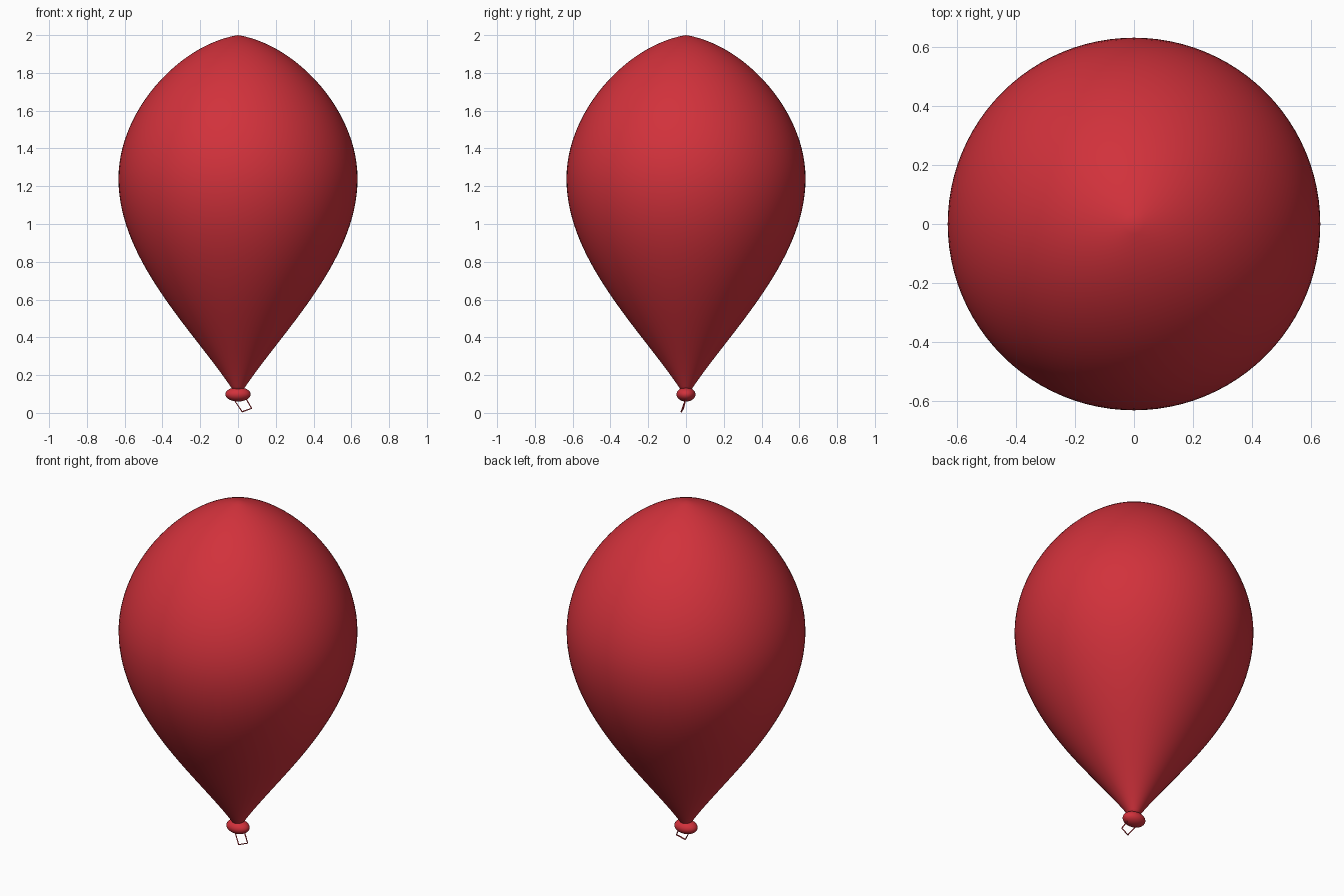
import bpy
import bmesh
import math
from mathutils import Vector, Matrix
from mathutils.geometry import interpolate_bezier

cube = bpy.data.objects.get("Cube")
if cube:
    bpy.data.objects.remove(cube, do_unlink=True)

# Single rubber colour
red = bpy.data.materials.new("balloon_red")
red.use_nodes = True
red.diffuse_color = (0.64, 0.031, 0.044, 1)
red.node_tree.nodes["Principled BSDF"].inputs["Base Color"].default_value = red.diffuse_color


def add_object(name, data):
    data.materials.append(red)
    obj = bpy.data.objects.new(name, data)
    bpy.context.collection.objects.link(obj)
    return obj


def add_mesh(name, bm):
    bmesh.ops.recalc_face_normals(bm, faces=bm.faces)
    for face in bm.faces:
        face.smooth = True
    mesh = bpy.data.meshes.new(name)
    bm.to_mesh(mesh)
    bm.free()
    return add_object(name, mesh)


def arc(points, steps):
    return interpolate_bezier(*[Vector((x, 0, z)) for x, z in points], steps)


# Balloon body: teardrop profile spun around the vertical axis
dome = arc([(0, 2), (0.31, 1.95), (0.633, 1.60), (0.633, 1.24)], 28)
taper = arc([(0.633, 1.24), (0.633, 0.80), (0.22, 0.42), (0.02, 0.11)], 32)
profile = dome + taper[1:] + [Vector((0, 0, 0.11))]
bm = bmesh.new()
verts = [bm.verts.new(p) for p in profile]
edges = [bm.edges.new(pair) for pair in zip(verts, verts[1:])]
bmesh.ops.spin(bm, geom=verts + edges, cent=(0, 0, 0), axis=(0, 0, 1),
               angle=math.tau, steps=96, use_merge=True)
bmesh.ops.remove_doubles(bm, verts=bm.verts, dist=0.0001)
add_mesh("balloon_body", bm)

# Knot: flattened ball under the neck
bm = bmesh.new()
shape = Matrix.Translation((0, 0, 0.098)) @ Matrix.Diagonal((0.067, 0.05, 0.038, 1))
bmesh.ops.create_uvsphere(bm, u_segments=32, v_segments=16, radius=1, matrix=shape)
add_mesh("knot", bm)

# Tail loop: thin cord hanging below the knot
cord = bpy.data.curves.new("tail_loop", "CURVE")
cord.dimensions = "3D"
cord.bevel_depth = 0.004
cord.bevel_resolution = 2
path = [(-0.025, 0, 0.075), (0.022, -0.025, 0.006),
        (0.072, -0.014, 0.024), (0.04, 0, 0.08)]
spline = cord.splines.new("POLY")
spline.points.add(len(path) - 1)
for point, co in zip(spline.points, path):
    point.co = (*co, 1)
spline.use_cyclic_u = True
add_object("tail_loop", cord)
